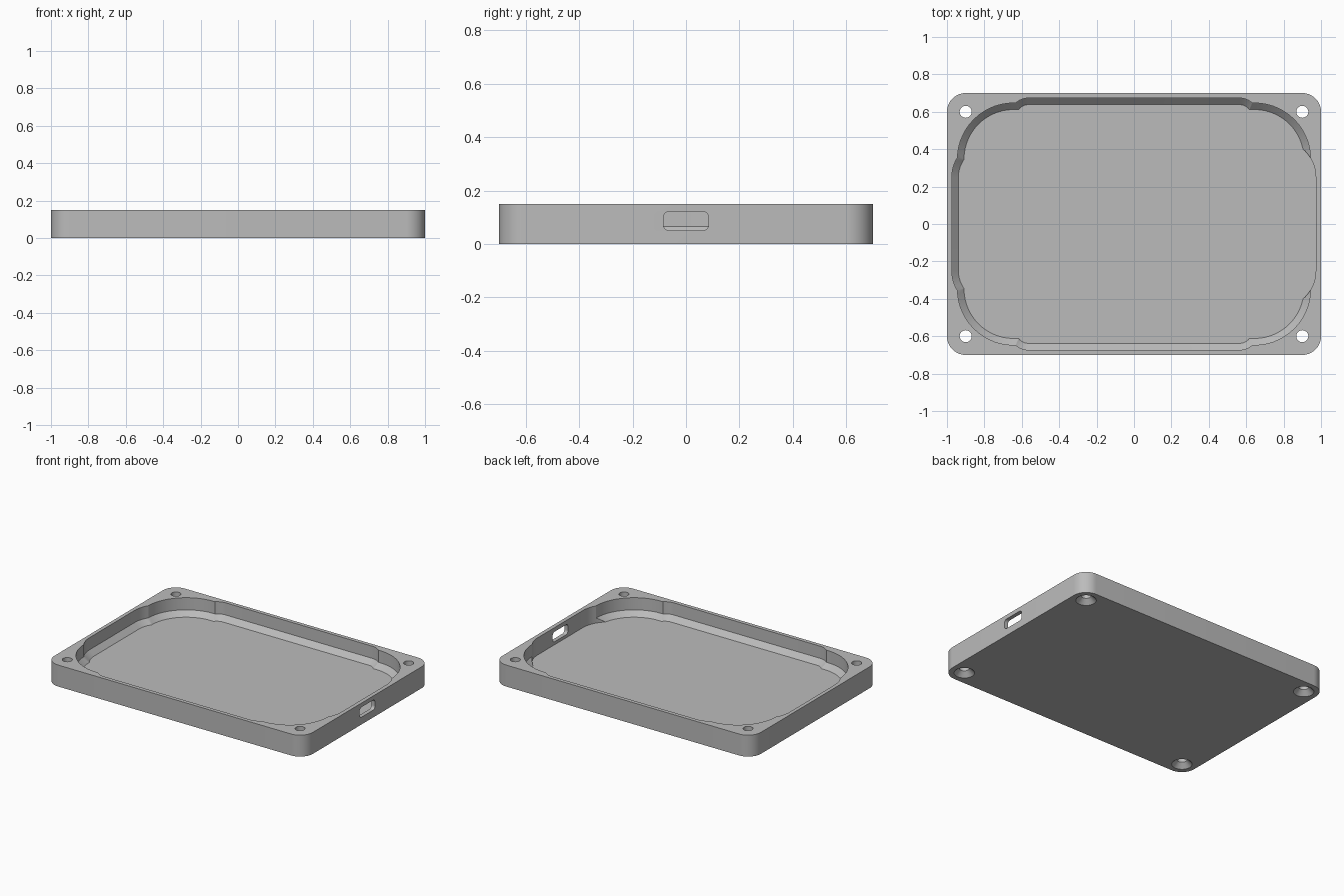
import bpy, bmesh, math

default = bpy.data.objects.get("Cube")
if default:
    bpy.data.objects.remove(default)

HEIGHT, FLOOR, CHAMFER = 0.15, 0.03, 0.035

plastic = bpy.data.materials.new("grey_plastic")
plastic.use_nodes = True
grey = (0.5, 0.5, 0.5, 1)
plastic.diffuse_color = grey
plastic.node_tree.nodes["Principled BSDF"].inputs["Base Color"].default_value = grey


def rounded(x0, x1, y0, y1, r, steps=14):
    """Rounded rectangle outline, counter-clockwise."""
    centres = [(x1 - r, y1 - r), (x0 + r, y1 - r), (x0 + r, y0 + r), (x1 - r, y0 + r)]
    pts = []
    for k, (cx, cy) in enumerate(centres):
        for i in range(steps + 1):
            a = math.pi / 2 * (k + i / steps)
            pts.append((cx + r * math.cos(a), cy + r * math.sin(a)))
    return pts


def circle(x, y, r, n=40):
    return [(x + r * math.cos(math.tau * i / n), y + r * math.sin(math.tau * i / n))
            for i in range(n)]


def loft(name, sections):
    """Closed solid through stacked outlines given as (outline, z)."""
    bm = bmesh.new()
    rings = [[bm.verts.new((x, y, z)) for x, y in pts] for pts, z in sections]
    n = len(rings[0])
    for low, high in zip(rings, rings[1:]):
        for i in range(n):
            j = (i + 1) % n
            bm.faces.new((low[i], low[j], high[j], high[i]))
    bm.faces.new(rings[0][::-1])
    bm.faces.new(rings[-1])
    bmesh.ops.recalc_face_normals(bm, faces=bm.faces)
    mesh = bpy.data.meshes.new(name)
    bm.to_mesh(mesh)
    bm.free()
    mesh.materials.append(plastic)
    obj = bpy.data.objects.new(name, mesh)
    bpy.context.collection.objects.link(obj)
    return obj


def pocket(name, x0, x1, y0, y1, r, c=CHAMFER):
    """Cavity cutter whose bottom edge is bevelled by c."""
    wall = rounded(x0, x1, y0, y1, r)
    base = rounded(x0 + c, x1 - c, y0 + c, y1 - c, r - c)
    sections = [(base, FLOOR)] + ([(wall, FLOOR + c)] if c else []) + [(wall, HEIGHT + 0.05)]
    return loft(name, sections)


# Outer block
tray = loft("tray", [(rounded(-1, 1, -0.7, 0.7, 0.1), 0),
                     (rounded(-1, 1, -0.7, 0.7, 0.1), HEIGHT)])

# Cavity: main recess, recesses along the walls, unbevelled recess at the port
cutters = [
    pocket("main_recess", -0.944, 0.944, -0.647, 0.647, 0.3),
    pocket("long_wall_recess", -0.665, 0.665, -0.673, 0.673, 0.1),
    pocket("end_wall_recess", -0.974, 0, -0.45, 0.45, 0.2),
    pocket("port_wall_recess", 0, 0.972, -0.45, 0.45, 0.2, 0),
]

# Countersunk screw holes
for x in (-0.9, 0.9):
    for y in (-0.6, 0.6):
        cutters.append(loft("screw_hole", [
            (circle(x, y, 0.075), -0.01), (circle(x, y, 0.032), 0.033),
            (circle(x, y, 0.032), HEIGHT + 0.05)]))

# Port slot through the end wall
slot = loft("port_slot", [(rounded(-0.035, 0.035, -0.085, 0.085, 0.022), 0),
                          (rounded(-0.035, 0.035, -0.085, 0.085, 0.022), 0.15)])
slot.rotation_euler = (0, math.pi / 2, 0)
slot.location = (0.92, 0, 0.086)
cutters.append(slot)
bpy.context.view_layer.update()

# Cut everything out of the block
bpy.ops.object.select_all(action="DESELECT")
bpy.context.view_layer.objects.active = tray
tray.select_set(True)
for cutter in cutters:
    mod = tray.modifiers.new("cut", "BOOLEAN")
    mod.operation = "DIFFERENCE"
    mod.solver = "EXACT"
    mod.object = cutter
    bpy.ops.object.modifier_apply(modifier=mod.name)
    bpy.data.objects.remove(cutter)

bpy.ops.object.shade_smooth_by_angle(angle=math.radians(25))
